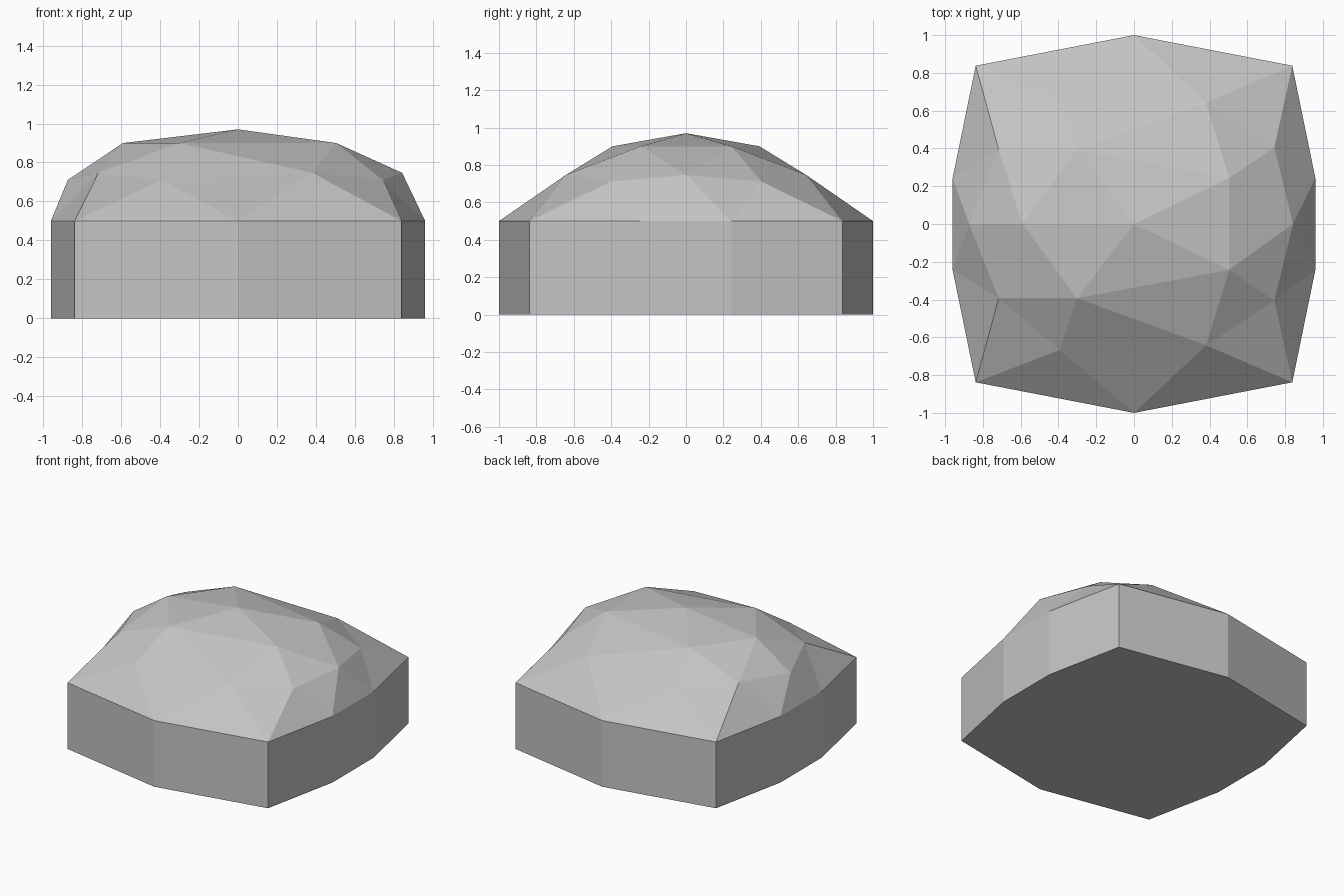
import bpy, bmesh, math

cube = bpy.data.objects.get("Cube")
if cube:
    bpy.data.objects.remove(cube, do_unlink=True)

DOME_BASE, DOME_HEIGHT = 0.5, 0.47

# Plan positions of each dome ring, back half only, ordered from +x to -x
RINGS = {
    "rim": [(0.96, 0.244), (0.838, 0.838), (0, 1), (-0.838, 0.838), (-0.96, 0.244)],
    "shoulder": [(0.743, 0.405), (-0.393, 0.667), (-0.873, 0)],
    "brow": [(0.842, 0), (0.382, 0.642), (-0.716, 0.393)],
    "crown": [(0.504, 0.243), (-0.302, 0.393), (-0.59, 0)],
    "peak": [(0, 0)],
}


def grey_material():
    mat = bpy.data.materials.new("stone_grey")
    mat.use_nodes = True
    colour = (0.55, 0.55, 0.55, 1)
    mat.diffuse_color = colour
    mat.node_tree.nodes["Principled BSDF"].inputs["Base Color"].default_value = colour
    return mat


def build_stone():
    bm = bmesh.new()
    bmesh.ops.create_icosphere(bm, subdivisions=2, radius=1)
    bmesh.ops.delete(bm, geom=[v for v in bm.verts if v.co.z < -0.01], context="VERTS")
    for v in bm.verts:
        v.co.x, v.co.y = -v.co.x, -v.co.y

    # Reshape the half sphere ring by ring, mirrored front to back
    levels = sorted({round(v.co.z, 2) + 0.0 for v in bm.verts})
    for level, plan in zip(levels, RINGS.values()):
        ring = [v for v in bm.verts if abs(v.co.z - level) < 0.02]
        for sign in (1, -1):
            half = [v for v in ring if v.co.y * sign > -0.001]
            half.sort(key=lambda v: -v.co.x)
            for v, (x, y) in zip(half, plan):
                v.co.x = x
                v.co.y = y * sign if y else 0
        for v in ring:
            v.co.z = DOME_BASE + DOME_HEIGHT * v.co.z

    # Straight walls down to the ground, closed by a flat base
    rim = [e for e in bm.edges if e.is_boundary]
    walls = bmesh.ops.extrude_edge_only(bm, edges=rim)["geom"]
    for v in walls:
        if isinstance(v, bmesh.types.BMVert):
            v.co.z = 0
    lower = [e for e in walls if isinstance(e, bmesh.types.BMEdge)
             and all(v.co.z < 0.001 for v in e.verts)]
    bmesh.ops.contextual_create(bm, geom=lower)
    bmesh.ops.recalc_face_normals(bm, faces=bm.faces)

    mesh = bpy.data.meshes.new("stone")
    bm.to_mesh(mesh)
    bm.free()
    mesh.materials.append(grey_material())
    obj = bpy.data.objects.new("stone", mesh)
    bpy.context.collection.objects.link(obj)


build_stone()
